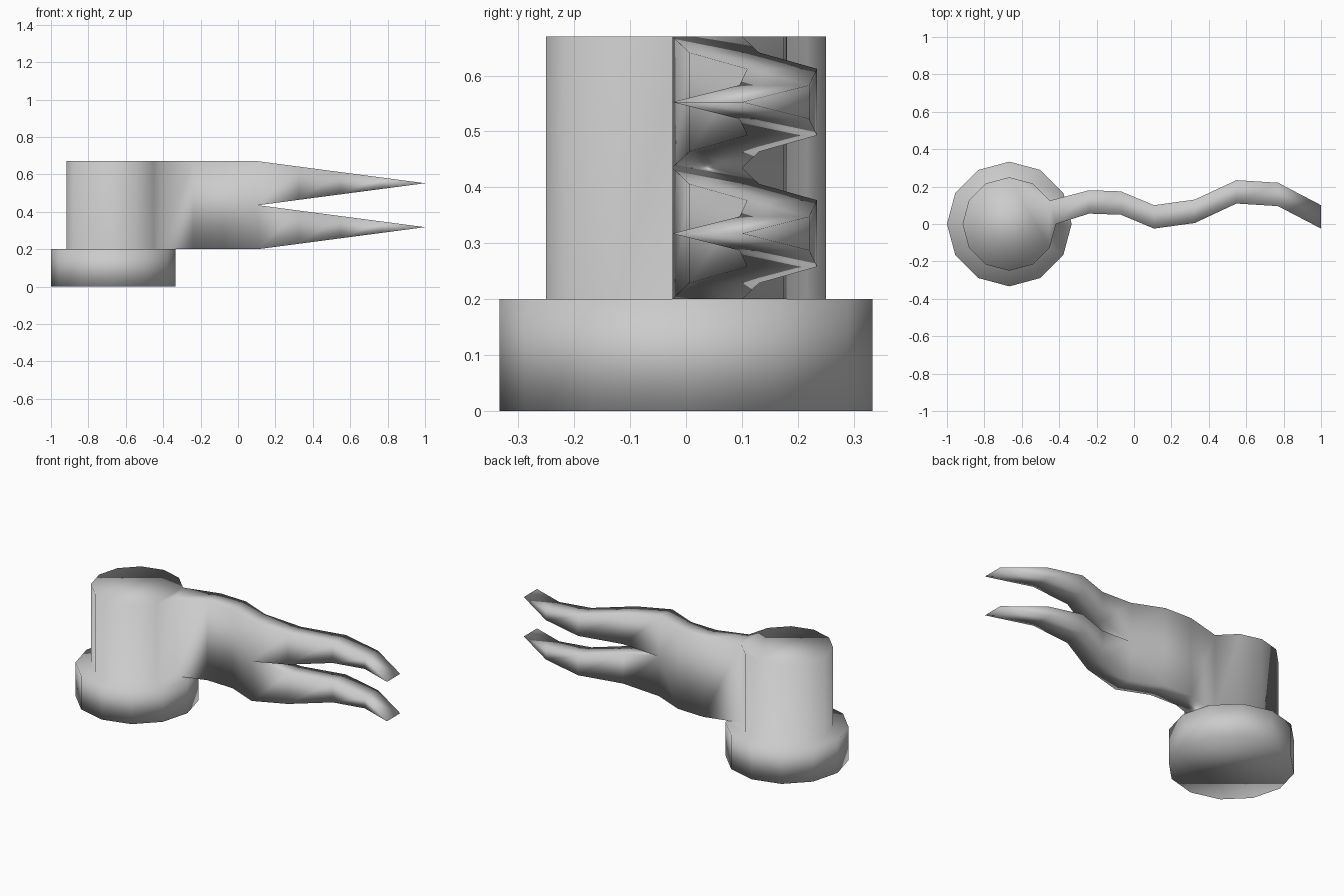
import bpy, bmesh, math

if "Cube" in bpy.data.objects:
    bpy.data.objects.remove(bpy.data.objects["Cube"])

SIDES, CX = 12, -2 / 3
Z0, Z1 = 0.2, 0.67
ZM = (Z0 + Z1) / 2
HALF = 0.0625                      # half thickness of the flag

bm = bmesh.new()


def ring(radius, z):
    return [bm.verts.new((CX + radius * math.cos(math.tau * i / SIDES),
                          radius * math.sin(math.tau * i / SIDES), z))
            for i in range(SIDES)]


def bridge(a, b, skip=()):
    """Join two loops; repeated verts collapse to triangles."""
    n = len(a)
    for i in range(n):
        if i in skip:
            continue
        j = (i + 1) % n
        quad = list(dict.fromkeys((a[i], a[j], b[j], b[i])))
        if len(quad) > 2:
            bm.faces.new(quad)


# Round base and pole; one pole side is left open for the flag
foot, rim = ring(1 / 3, 0), ring(1 / 3, Z0)
pole_low, pole_top = ring(0.25, Z0), ring(0.25, Z1)
bm.faces.new(foot[::-1])
bridge(foot, rim)
bridge(rim, pole_low)
bridge(pole_low, pole_top, skip=(0,))
bm.faces.new(pole_top)


# Waving flag body
def section(x, y, zs):
    front = [bm.verts.new((x, y - HALF, z)) for z in zs]
    back = [bm.verts.new((x, y + HALF, z)) for z in reversed(zs)]
    return front + back


last = [pole_low[0], pole_top[0], pole_top[1], pole_low[1]]
for x, y in ((-0.24, 0.118), (-0.07, 0.112)):
    new = section(x, y, (Z0, Z1))
    bridge(last, new)
    last = new

# Section where the flag splits in two
SPLIT = 0.107
fork = section(SPLIT, 0.038, (Z0, ZM, Z1))
fl, fh, bh, bl = last
bridge([fl, fh, fh, bh, bl, bl], fork)

# Two tapering tails ending in a sharp vertical-less edge
fl, fm, fh, bh, bk, bl = fork
for loop, lo, hi in (([fl, fm, bk, bl], Z0, ZM), ([fm, fh, bh, bk], ZM, Z1)):
    mid = (lo + hi) / 2
    for x, y in ((0.325, 0.068), (0.548, 0.172), (0.77, 0.158)):
        h = (hi - lo) / 2 * (1 - x) / (1 - SPLIT)
        new = section(x, y, (mid - h, mid + h))
        bridge(loop, new)
        loop = new
    tf, tb = section(1.0, 0.038, (mid,))
    bridge(loop, [tf, tf, tb, tb])

bmesh.ops.recalc_face_normals(bm, faces=bm.faces[:])
for f in bm.faces:
    f.smooth = True

mesh = bpy.data.meshes.new("flag_on_base")
bm.to_mesh(mesh)
bm.free()
bpy.context.collection.objects.link(bpy.data.objects.new("flag_on_base", mesh))
